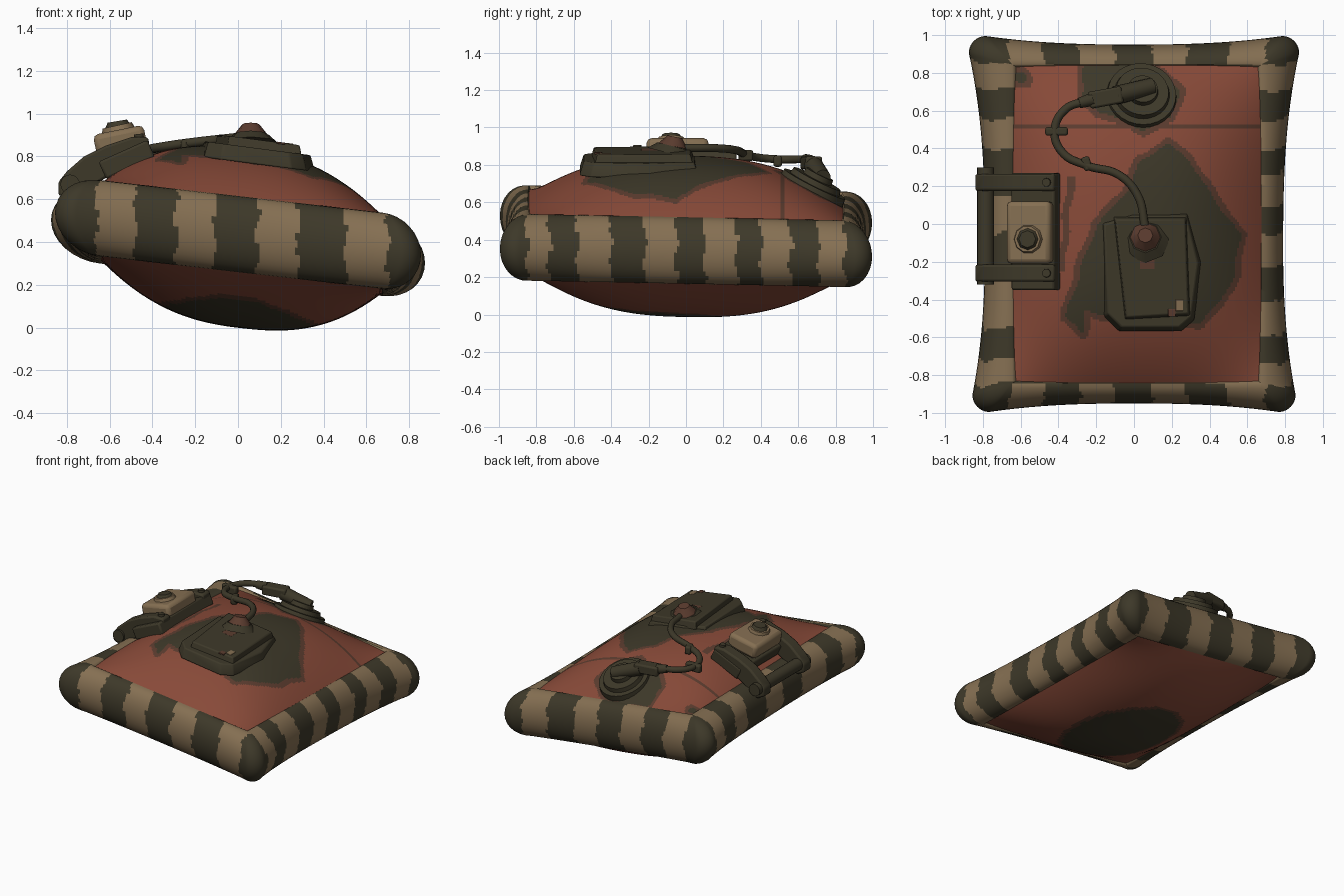
import bpy, bmesh, math
from mathutils import Vector, Matrix

default_cube = bpy.data.objects.get("Cube")
if default_cube:
    bpy.data.objects.remove(default_cube, do_unlink=True)


def make_material(name, colour):
    material = bpy.data.materials.new(name)
    material.use_nodes = True
    material.diffuse_color = (*colour, 1)
    material.node_tree.nodes["Principled BSDF"].inputs["Base Color"].default_value = (*colour, 1)
    return material


RED = make_material("rust red", (.245, .068, .04))
OLIVE = make_material("dark olive", (.047, .04, .022))
TAN = make_material("sand tan", (.235, .16, .085))
BROWN = make_material("dark brown", (.105, .045, .028))


def finish(bm, name, *materials, bevel=0):
    bmesh.ops.recalc_face_normals(bm, faces=bm.faces)
    mesh = bpy.data.meshes.new(name)
    bm.to_mesh(mesh)
    bm.free()
    for material in materials:
        mesh.materials.append(material)
    obj = bpy.data.objects.new(name, mesh)
    bpy.context.collection.objects.link(obj)
    if bevel:
        modifier = obj.modifiers.new("soft edges", "BEVEL")
        modifier.width, modifier.segments = bevel, 2
    bpy.ops.object.select_all(action="DESELECT")
    bpy.context.view_layer.objects.active = obj
    obj.select_set(True)
    bpy.ops.object.shade_smooth_by_angle(angle=math.radians(40))


MIDDLE, HALF_WIDTH, HALF_LENGTH = .017, .675, .86


def mid_height(x, y):
    """Height of the tilted middle plane."""
    return .42 - .115 * x - .02 * y


def bulge(x, y):
    """Distance of the cushion skin from the middle plane."""
    u, v = min(abs(x - MIDDLE) / HALF_WIDTH, 1), min(abs(y) / HALF_LENGTH, 1)
    return .16 + .26 * (1 - u ** 2.5) * (1 - v ** 2.6)


def surface(x, y):
    return mid_height(x, y) + bulge(x, y)


# Cushion: two domed skins with camouflage patches
MAIN_PATCH = [(.17, .42), (.3, .34), (.42, .13), (.56, -.05), (.54, -.25), (.46, -.42), (.34, -.52),
              (-.1, -.5), (-.25, -.45), (-.28, -.58), (-.36, -.5), (-.27, -.2), (-.2, 0), (-.05, .15), (.04, .34)]
BACK_PATCH = [(-.26, .84), (-.28, .68), (-.18, .6), (.04, .5), (.2, .56), (.24, .7), (.1, .84)]


def ellipse(cx, cy, rx, ry):
    return [(cx + rx * math.cos(a), cy + ry * math.sin(a)) for a in [math.tau * i / 14 for i in range(14)]]


SPOT = ellipse(-.6, .77, .035, .03)
UNDER_PATCH = ellipse(0, -.15, .35, .5)


def patch_zone(point, outline, border=.03):
    """Olive inside an outline, brown along its rim, red elsewhere."""
    xs, ys = zip(*outline)
    if not (min(xs) - border < point.x < max(xs) + border and min(ys) - border < point.y < max(ys) + border):
        return 0
    inside, nearest = False, 9
    for a, b in zip(outline, outline[1:] + outline[:1]):
        a, b = Vector(a), Vector(b)
        t = max(0, min(1, (point - a).dot(b - a) / (b - a).length_squared))
        nearest = min(nearest, (point - a.lerp(b, t)).length)
        if (a.y > point.y) != (b.y > point.y):
            if point.x < a.x + (point.y - a.y) / (b.y - a.y) * (b.x - a.x):
                inside = not inside
    return 1 if inside else 2 if nearest < border else 0


def top_zone(p):
    wavy = p + Vector((.008 * math.sin(p.y * 25), .008 * math.sin(p.x * 23)))
    for outline in (MAIN_PATCH, BACK_PATCH, SPOT):
        zone = patch_zone(wavy, outline)
        if zone:
            return zone
    seam = abs(p.y - .52) < .012
    streak = abs(wavy.x + .36 - .1 * p.y) < .02 and abs(p.y) < .25
    return 2 if seam or streak else 0


def under_zone(p):
    return patch_zone(p, UNDER_PATCH)


cushion = bmesh.new()
for side, zone_rule, columns, rows in ((1, top_zone, 120, 150), (-1, under_zone, 72, 90)):
    skin = bmesh.ops.create_grid(cushion, x_segments=columns, y_segments=rows, size=1)["verts"]
    for v in skin:
        x, y = MIDDLE + HALF_WIDTH * v.co.x, HALF_LENGTH * v.co.y
        v.co = (x, y, mid_height(x, y) + side * bulge(x, y))
    for f in {f for v in skin for f in v.link_faces}:
        f.material_index = zone_rule(f.calc_center_median().xy)
finish(cushion, "cushion", RED, OLIVE, BROWN)


# Striped rim: half-round padding from the cushion edge to a bowed outline
def rim_outline():
    points, steps, fillet = [], 130, .09
    cx, cy = .865, .995
    for dx, dy in ((0, -1), (1, 0), (0, 1), (-1, 0)):
        length = (cy if dx else cx) - fillet
        for i in range(steps):
            s = -1 + 2 * i / (steps - 1)
            bow = 1 - abs(s) ** 2.5
            if dx:
                points.append(Vector((dx * (cx - .075 * bow), dx * s * length)))
            else:
                points.append(Vector((-dy * s * length, dy * (cy - .045 * bow))))
        # rounded corner between this side and the next
        out, ahead = Vector((dx, dy)), Vector((-dy, dx))
        corner = Vector(((dx - dy) * (cx - fillet), (dy + dx) * (cy - fillet)))
        for k in range(1, 10):
            a = math.pi / 2 * k / 10
            points.append(corner + fillet * (out * math.cos(a) + ahead * math.sin(a)))
    return [Vector((p.x * (1 + .012 * p.y), p.y)) for p in points]


END_STRIPES = (-.66, -.48), (-.29, -.11), (.09, .28), (.5, .7)
LEFT_STRIPES = (-.85, -.73), (-.58, -.4), (-.22, -.05), (.1, .27), (.4, .56), (.71, .85)
RIGHT_STRIPES = (-.85, -.72), (-.55, -.28), (-.05, .15), (.4, .56), (.72, .86)


def is_tan(p):
    wobble = .012 * math.sin(p.z * 31 + p.x * 7) + .006 * math.sin(p.z * 83 + p.y * 9)
    if abs(p.y) > .85 and abs(p.x) < .72:
        return any(a < p.x + wobble < b for a, b in END_STRIPES)
    stripes = LEFT_STRIPES if p.x > 0 else RIGHT_STRIPES
    return any(a < p.y + wobble < b for a, b in stripes)


rim, rings, around = bmesh.new(), [], 32
for outer in rim_outline():
    inner = Vector((max(-.645, min(.675, outer.x)), max(-.845, min(.845, outer.y))))
    reach = outer - inner
    ring = []
    for k in range(around):
        a = math.tau * k / around
        q = inner + reach * math.cos(a) * (1 if math.cos(a) > 0 else .25)
        ring.append(rim.verts.new((q.x, q.y, mid_height(q.x, q.y) + .178 * math.sin(a))))
    rings.append(ring)
for ring, following in zip(rings, rings[1:] + rings[:1]):
    for k in range(around):
        n = (k + 1) % around
        f = rim.faces.new((ring[k], following[k], following[n], ring[n]))
        f.material_index = int(is_tan(f.calc_center_median()))
bmesh.ops.remove_doubles(rim, verts=rim.verts, dist=.0002)
finish(rim, "striped_rim", OLIVE, TAN)


# Helpers for the fittings
def slab(name, outline, low, high, material, slope=-.13, inset=0):
    """Sloped plate drawn from above; the top can taper inwards."""
    bm = bmesh.new()
    centre = sum((Vector(p) for p in outline), Vector((0, 0))) / len(outline)
    lower = [bm.verts.new((x, y, low + slope * x)) for x, y in outline]
    tops = [Vector(p).lerp(centre, inset) for p in outline]
    upper = [bm.verts.new((q.x, q.y, high + slope * q.x)) for q in tops]
    bm.faces.new(lower)
    bm.faces.new(upper)
    for i in range(len(outline)):
        j = (i + 1) % len(outline)
        bm.faces.new((lower[i], lower[j], upper[j], upper[i]))
    finish(bm, name, material, bevel=.008)


def block(name, centre, size, material, tilt=0, turn=0, bevel=.012):
    bm = bmesh.new()
    matrix = (Matrix.Translation(centre) @ Matrix.Rotation(turn, 4, "Z")
              @ Matrix.Rotation(tilt, 4, "Y") @ Matrix.Diagonal((*size, 1)))
    bmesh.ops.create_cube(bm, size=1, matrix=matrix)
    finish(bm, name, material, bevel=bevel)


def rod(name, start, end, r1, r2, material, sides=20):
    start, end = Vector(start), Vector(end)
    turn = (end - start).to_track_quat("Z", "Y").to_matrix().to_4x4()
    bm = bmesh.new()
    bmesh.ops.create_cone(bm, cap_ends=True, segments=sides, radius1=r1, radius2=r2,
                          depth=(end - start).length,
                          matrix=Matrix.Translation((start + end) / 2) @ turn)
    finish(bm, name, material)


# Control box in the middle
slab("box_base", [(-.18, .02), (-.02, .07), (.29, .07), (.36, -.2), (.32, -.51), (.25, -.57),
                  (-.08, -.57), (-.16, -.49)], .775, .85, OLIVE, inset=.08)
slab("box_lid", [(-.11, .04), (.28, .04), (.3, -.49), (-.05, -.51)], .83, .89, OLIVE, inset=.06)
rod("box_horn_foot", (.06, -.08, .86), (.06, -.07, .9), .13, .085, OLIVE, 8)
rod("box_horn", (.06, -.07, .9), (.06, -.06, .95), .08, .04, BROWN, 8)
block("box_brown_mark", (.07, -.19, .877), (.08, .1, .009), BROWN, .13, bevel=.002)
block("box_tan_mark", (.24, -.43, .857), (.04, .06, .009), TAN, .13, bevel=.002)
block("box_front_mark", (.2, -.47, .862), (.04, .04, .009), BROWN, .13, bevel=.002)

# Round valve on the back slope
valve = Vector((.04, .68, surface(.04, .68)))
up = Vector((.1, .5, 1)).normalized()
for name, radius, low, high in (("valve_flange", .195, -.06, .02), ("valve_ring", .15, .01, .05),
                                ("valve_cap", .085, .04, .08)):
    rod(name, valve + up * low, valve + up * high, radius, radius * .93, OLIVE, 28)
rod("valve_arm", (.1, .73, .73), (-.1, .68, .8), .045, .05, OLIVE)
block("valve_connector", (-.15, .67, .81), (.18, .09, .07), OLIVE, turn=.18)
rod("connector_tip", (-.22, .66, .82), (-.29, .64, .83), .035, .028, OLIVE)

# Hose from the valve to the control box
curve = bpy.data.curves.new("hose", "CURVE")
curve.dimensions, curve.bevel_depth, curve.bevel_resolution = "3D", .022, 3
hose_points = [(-.26, .65, .83), (-.36, .61, .83), (-.42, .5, .83), (-.38, .38, .84), (-.25, .31, .86),
               (-.08, .26, .88), (.02, .15, .89), (.06, -.02, .89)]
spline = curve.splines.new("BEZIER")
spline.bezier_points.add(len(hose_points) - 1)
for knot, co in zip(spline.bezier_points, hose_points):
    knot.co = co
    knot.handle_left_type = knot.handle_right_type = "AUTO"
curve.materials.append(OLIVE)
bpy.context.collection.objects.link(bpy.data.objects.new("hose", curve))
block("hose_clamp_outer", (-.41, .49, .82), (.12, .045, .06), OLIVE)
block("hose_clamp_inner", (-.25, .32, .85), (.045, .075, .06), OLIVE, turn=.3)

# Grip unit on the right-hand rim: base, two arms, bar, tan box and knob
block("grip_base", (-.52, -.04, .785), (.25, .62, .09), OLIVE, -.42)
ARM = [(-.84, .62), (-.84, .68), (-.8, .73), (-.72, .8), (-.62, .85), (-.5, .89), (-.42, .89),
       (-.41, .82), (-.55, .74), (-.65, .68), (-.78, .59)]
for name, y in (("front_arm", -.26), ("back_arm", .22)):
    bm = bmesh.new()
    face = bm.faces.new([bm.verts.new((x, y - .045, z)) for x, z in ARM])
    moved = bmesh.ops.extrude_face_region(bm, geom=[face])["geom"]
    bmesh.ops.translate(bm, vec=(0, .09, 0), verts=[v for v in moved if isinstance(v, bmesh.types.BMVert)])
    finish(bm, name, OLIVE, bevel=.012)
    rod(name + "_bolt", (-.46, y, .86), (-.465, y, .905), .025, .022, OLIVE, 12)
rod("grip_bar", (-.785, -.32, .67), (-.785, .3, .67), .045, .045, OLIVE)
block("tan_box", (-.55, -.045, .87), (.24, .33, .11), TAN, -.2, bevel=.025)
rod("knob_base", (-.555, -.08, .9), (-.565, -.08, .945), .085, .07, TAN, 10)
rod("knob_top", (-.56, -.08, .935), (-.565, -.08, .965), .065, .045, OLIVE, 8)
